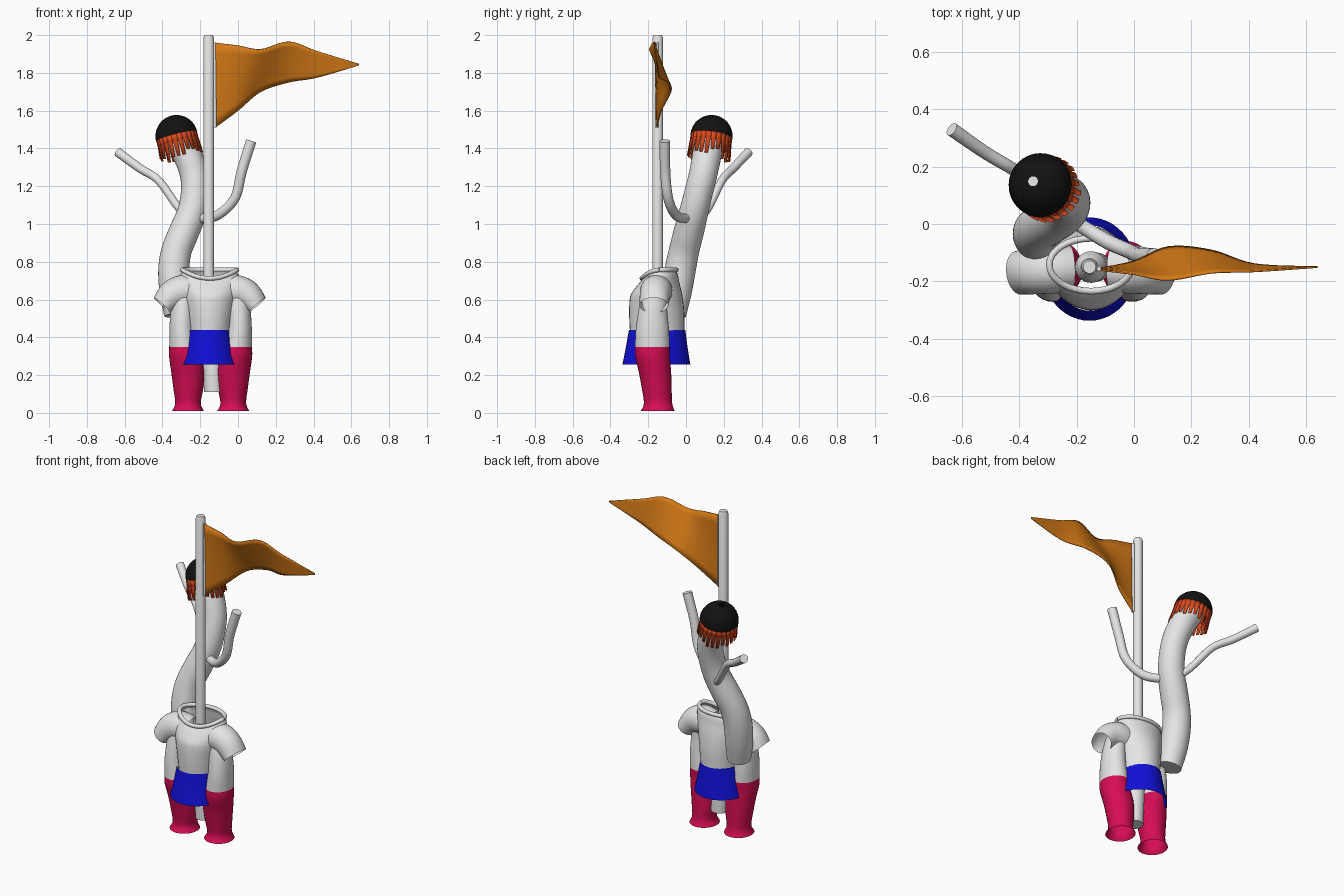
import bpy, bmesh, math, random
from mathutils import Vector, Matrix

if "Cube" in bpy.data.objects:
    bpy.data.objects.remove(bpy.data.objects["Cube"])

random.seed(4)
UP = Vector((0, 0, 1))


def material(name, rgb):
    m = bpy.data.materials.new(name)
    m.diffuse_color = (*rgb, 1)
    m.use_nodes = True
    m.node_tree.nodes["Principled BSDF"].inputs["Base Color"].default_value = m.diffuse_color
    return m


WHITE = material("white", (0.78, 0.78, 0.78))
BLUE = material("blue", (0.005, 0.005, 0.68))
PINK = material("pink", (0.68, 0.004, 0.09))
ORANGE = material("flag orange", (0.65, 0.19, 0.008))
RED = material("fringe orange", (0.75, 0.07, 0.012))
BLACK = material("black", (0.006, 0.006, 0.006))


def finish(name, bm, mats, angle=50):
    bmesh.ops.recalc_face_normals(bm, faces=bm.faces)
    me = bpy.data.meshes.new(name)
    bm.to_mesh(me)
    bm.free()
    for m in mats:
        me.materials.append(m)
    ob = bpy.data.objects.new(name, me)
    bpy.context.collection.objects.link(ob)
    bpy.ops.object.select_all(action='DESELECT')
    ob.select_set(True)
    bpy.context.view_layer.objects.active = ob
    bpy.ops.object.shade_smooth_by_angle(angle=math.radians(angle))
    return ob


def spline(pts, sub):
    """Smooth curve through rows of numbers."""
    out, n = [], len(pts)
    for i in range(n - 1):
        p = [pts[max(0, min(n - 1, i + k))] for k in (-1, 0, 1, 2)]
        for s in range(sub):
            t = s / sub
            out.append([0.5 * (2 * b + (c - a) * t + (2 * a - 5 * b + 4 * c - d) * t * t
                               + (3 * b - a - 3 * c + d) * t ** 3) for a, b, c, d in zip(*p)])
    return out + [list(pts[-1])]


def loft(name, pts, mats, sub=5, seg=32, tilt=False, caps=True, rule=None, shape=None):
    """Skin rings given as (x, y, z, rx, ry); tilt turns rings across the path."""
    bm = bmesh.new()
    rows, rings = spline(pts, sub), []
    for i, r in enumerate(rows):
        c = Vector(r[:3])
        rot = Matrix.Identity(3)
        if tilt:
            d = Vector(rows[min(i + 1, len(rows) - 1)][:3]) - Vector(rows[max(i - 1, 0)][:3])
            rot = UP.rotation_difference(d.normalized()).to_matrix()
        ring = []
        for k in range(seg):
            a = math.tau * k / seg
            v = c + rot @ Vector((r[3] * math.cos(a), r[4] * math.sin(a), 0))
            ring.append(bm.verts.new(shape(v, a) if shape else v))
        rings.append(ring)
    for a, b in zip(rings, rings[1:]):
        for k in range(seg):
            j = (k + 1) % seg
            f = bm.faces.new((a[k], a[j], b[j], b[k]))
            if rule:
                f.material_index = rule(f.calc_center_median())
    if caps:
        bm.faces.new(rings[0])
        bm.faces.new(rings[-1])
    return finish(name, bm, mats)


def tube(name, pts, mat=WHITE, **kw):
    return loft(name, [(*p, p[3]) for p in pts], [mat], tilt=True, **kw)


# Pole and the wider post below it
loft("flag_pole", [(-0.155, -0.15, 0.3, .028, .028), (-0.155, -0.15, 1.985, .028, .028),
                   (-0.155, -0.15, 2.0, .022, .022)], [WHITE], sub=1)
loft("centre_post", [(-0.13, -0.15, 0.11, .05, .05), (-0.15, -0.15, 0.66, .055, .055),
                     (-0.155, -0.15, 0.7, .03, .03)], [WHITE], sub=1)
loft("flag_hem", [(-0.123, -0.155, 1.51, .009, .009), (-0.123, -0.155, 1.96, .009, .009)],
     [WHITE], sub=1, seg=12)

# Waving pennant: x, top z, top y, bottom z, bottom y
edges = spline([(-0.12, 1.96, -0.16, 1.51, -0.155), (0.0, 1.945, -0.175, 1.60, -0.13),
                (0.12, 1.925, -0.195, 1.70, -0.08), (0.27, 1.965, -0.17, 1.75, -0.092),
                (0.42, 1.915, -0.165, 1.775, -0.14), (0.64, 1.848, -0.15, 1.84, -0.15)], 6)
bm = bmesh.new()
cols = [[bm.verts.new((x, yt + (yb - yt) * v / 8, zt + (zb - zt) * v / 8)) for v in range(9)]
        for x, zt, yt, zb, yb in edges]
for a, b in zip(cols, cols[1:]):
    for v in range(8):
        bm.faces.new((a[v], b[v], b[v + 1], a[v + 1]))
flag = finish("flag", bm, [ORANGE])
thick = flag.modifiers.new("thickness", 'SOLIDIFY')
thick.thickness = 0.006
thick.offset = 0

# Curved trunk with two bent branches
tube("trunk", [(-0.32, -0.07, 0.52, .07), (-0.335, -0.05, 0.64, .08), (-0.34, -0.03, 0.76, .082),
               (-0.325, -0.01, 0.86, .08), (-0.285, 0.015, 0.96, .08), (-0.245, 0.04, 1.06, .077),
               (-0.228, 0.065, 1.16, .075), (-0.232, 0.09, 1.26, .075),
               (-0.265, 0.11, 1.36, .077), (-0.32, 0.13, 1.47, .08)])
tube("right_branch", [(-0.24, 0.03, 1.04, .024), (-0.17, -0.015, 1.03, .025),
                      (-0.095, -0.06, 1.055, .026), (-0.015, -0.095, 1.14, .026),
                      (0.02, -0.11, 1.28, .027), (0.07, -0.112, 1.44, .028)], seg=16)
tube("left_branch", [(-0.23, 0.05, 1.01, .02), (-0.31, 0.115, 1.08, .021), (-0.42, 0.19, 1.23, .022),
                     (-0.52, 0.25, 1.295, .023), (-0.635, 0.33, 1.38, .025)], seg=16)

# Tilted black cap
axis = Vector((-0.25, 0.13, 1)).normalized()
base = Vector((-0.325, 0.135, 1.465))
tube("cap", [(*(base + axis * 0.112 * math.sin(t)), 0.112 * math.cos(t))
             for t in [math.radians(9 * i) for i in range(10)]], BLACK, sub=1, caps=False)

# Fringe: a short band that ends in ragged hanging strips
frame = Matrix.Translation(base) @ UP.rotation_difference(axis).to_matrix().to_4x4()
bm = bmesh.new()
COUNT = 24
for i in range(COUNT):
    mid, half = math.tau * (i + 0.5) / COUNT, math.pi / COUNT
    low = -random.uniform(0.085, 0.125)
    rows = []
    for z, r, w in ((0.003, .111, 1), (-0.035, .111, 1), (-0.036, .111, .85), (low, .116, .55)):
        rows.append([bm.verts.new(frame @ Vector((r * math.cos(mid + s * half * w),
                                                  r * math.sin(mid + s * half * w), z)))
                     for s in (-1, 1)])
    for a, b in zip(rows, rows[1:]):
        bm.faces.new((a[0], a[1], b[1], b[0]))
fringe = finish("fringe", bm, [RED])
thick = fringe.modifiers.new("thickness", 'SOLIDIFY')
thick.thickness = 0.005


# Shirt: open body with a dipped neckline, collar and two open sleeves
def neck_dip(v, a):
    front = max(0, -math.sin(a)) ** 2
    v.z -= 0.045 * front * max(0, min(1, (v.z - 0.62) / 0.13))
    return v


CX = -0.15
loft("shirt_body", [(CX, -0.153, 0.43, .12, .144), (CX, -0.155, 0.53, .132, .146),
                    (CX, -0.157, 0.62, .148, .138), (CX, -0.15, 0.69, .158, .115),
                    (CX, -0.143, 0.73, .155, .1), (CX, -0.142, 0.752, .14, .09)],
     [WHITE], caps=False, shape=neck_dip)
ring = []
for k in range(33):
    a = math.tau * k / 32
    v = neck_dip(Vector((CX + .145 * math.cos(a), -0.142 + .092 * math.sin(a), 0.757)), a)
    ring.append((*v, .012))
tube("collar", ring, sub=1, seg=10, caps=False)

for side, s in (("left", -1), ("right", 1)):
    loft(side + "_sleeve", [(CX + s * 0.07, -0.155, 0.635, .08, .08),
                            (CX + s * 0.14, -0.158, 0.645, .085, .085),
                            (CX + s * 0.2, -0.165, 0.622, .078, .08),
                            (CX + s * 0.25, -0.17, 0.57, .06, .077)],
         [WHITE], tilt=True, caps=False)
    # Leg with a pink boot below the knee, open at the foot
    m = CX + 0.005
    loft(side + "_leg", [(m + s * 0.12, -0.15, 0.01, .085, .09), (m + s * 0.12, -0.148, 0.05, .068, .075),
                         (m + s * 0.118, -0.155, 0.13, .079, .079), (m + s * 0.122, -0.165, 0.22, .087, .086),
                         (m + s * 0.135, -0.178, 0.30, .085, .091), (m + s * 0.143, -0.178, 0.35, .076, .092),
                         (m + s * 0.152, -0.178, 0.45, .066, .087), (m + s * 0.148, -0.175, 0.55, .063, .075),
                         (m + s * 0.14, -0.165, 0.63, .058, .065)],
         [WHITE, PINK], caps=False, rule=lambda c: int(c.z < 0.35))

# Flared skirt
loft("skirt", [(-0.155, -0.153, 0.44, .124, .149), (-0.155, -0.155, 0.35, .143, .163),
               (-0.155, -0.157, 0.255, .163, .18)], [BLUE], caps=False, seg=48)
